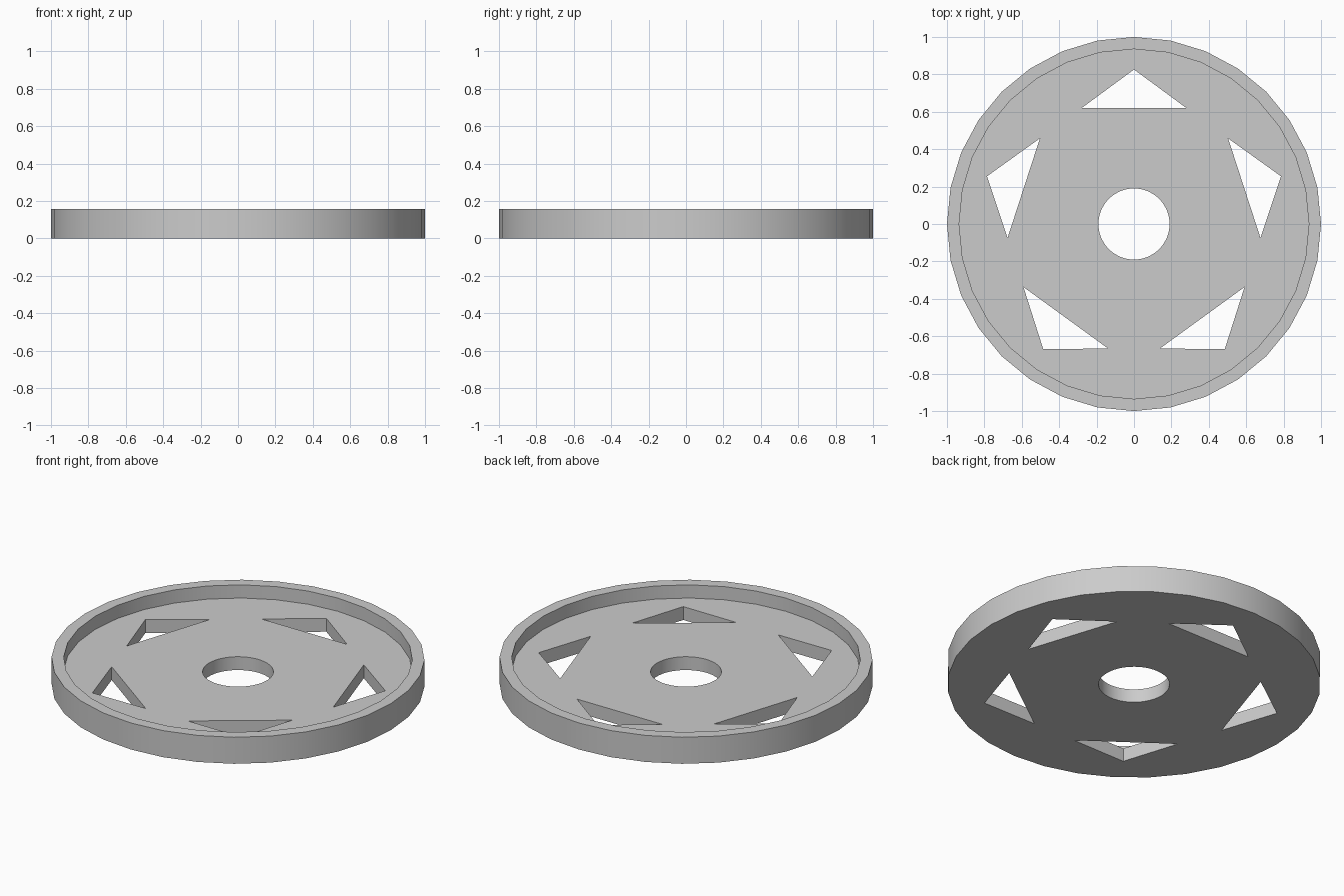
import bpy, bmesh
from math import radians, sin, cos, pi
from mathutils import Matrix, Vector

HEIGHT, FLOOR, RIM = 0.157, 0.079, 0.065

if "Cube" in bpy.data.objects:
    bpy.data.objects.remove(bpy.data.objects["Cube"], do_unlink=True)

grey = bpy.data.materials.new("plain grey")
grey.use_nodes = True
grey.diffuse_color = (0.6, 0.6, 0.6, 1)
grey.node_tree.nodes["Principled BSDF"].inputs["Base Color"].default_value = (0.6, 0.6, 0.6, 1)


def circle(radius, sides):
    return [Vector((radius * cos(2 * pi * i / sides), radius * sin(2 * pi * i / sides), 0))
            for i in range(sides)]


def prism(bm, outline, bottom, top):
    """Extrude a flat outline upwards and return its top face."""
    base = bm.faces.new([bm.verts.new((p.x, p.y, bottom)) for p in outline])
    result = bmesh.ops.extrude_face_region(bm, geom=[base], use_keep_orig=True)["geom"]
    cap = next(g for g in result if isinstance(g, bmesh.types.BMFace))
    bmesh.ops.translate(bm, verts=cap.verts[:], vec=(0, 0, top - bottom))
    return cap


def finish(bm, name):
    bmesh.ops.recalc_face_normals(bm, faces=bm.faces[:])
    mesh = bpy.data.meshes.new(name)
    bm.to_mesh(mesh)
    bm.free()
    mesh.materials.append(grey)
    obj = bpy.data.objects.new(name, mesh)
    bpy.context.collection.objects.link(obj)
    return obj


# Disc with a raised rim around a recessed floor
bm = bmesh.new()
cap = prism(bm, circle(1, 32), 0, HEIGHT)
bmesh.ops.recalc_face_normals(bm, faces=bm.faces[:])
bmesh.ops.inset_region(bm, faces=[cap], thickness=RIM)
floor = bmesh.ops.extrude_discrete_faces(bm, faces=[cap])["faces"][0]
bmesh.ops.translate(bm, verts=floor.verts[:], vec=(0, 0, FLOOR - HEIGHT))
disc = finish(bm, "rimmed_disc")

# Cutter: round centre hole and five triangular windows
bm = bmesh.new()
prism(bm, circle(0.19, 64), -0.1, 0.3)
triangle = [Vector((0, 0.826, 0)), Vector((-0.28, 0.62, 0)), Vector((0.28, 0.62, 0))]
for i in range(5):
    turn = Matrix.Rotation(radians(72 * i), 3, "Z")
    prism(bm, [turn @ p for p in triangle], -0.1, 0.3)
cutter = finish(bm, "hole_cutter")
cutter.hide_render = True

# Cut the openings, then drop the cutter
bpy.context.view_layer.objects.active = disc
disc.select_set(True)
cut = disc.modifiers.new("openings", "BOOLEAN")
cut.operation, cut.solver, cut.object = "DIFFERENCE", "EXACT", cutter
bpy.ops.object.modifier_apply(modifier=cut.name)
bpy.data.objects.remove(cutter, do_unlink=True)
bpy.ops.object.shade_smooth_by_angle(angle=radians(30))
